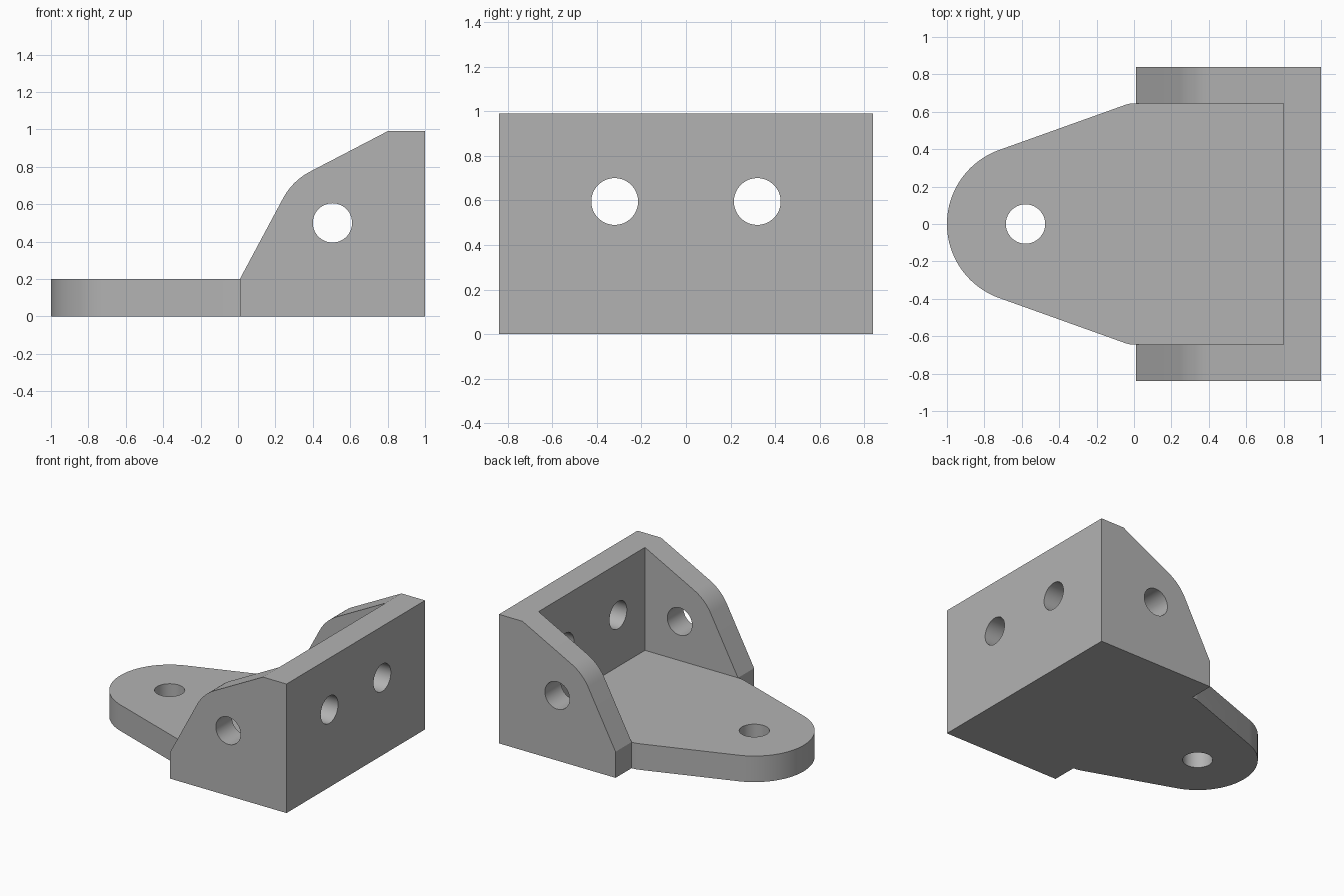
import bpy, bmesh
from math import cos, sin, tan, pi, radians
from mathutils import Vector, Matrix

cube = bpy.data.objects.get("Cube")
if cube:
    bpy.data.objects.remove(cube, do_unlink=True)

grey = bpy.data.materials.new("plain grey")
grey.use_nodes = True
colour = (0.45, 0.45, 0.45, 1)
grey.diffuse_color = colour
grey.node_tree.nodes["Principled BSDF"].inputs["Base Color"].default_value = colour

WALL, HALF, OUTER, FRONT = 0.2, 0.645, 0.84, 0.01
HOLE = 0.105


def make_object(name, bm):
    bmesh.ops.recalc_face_normals(bm, faces=bm.faces)
    mesh = bpy.data.meshes.new(name)
    bm.to_mesh(mesh)
    bm.free()
    mesh.materials.append(grey)
    obj = bpy.data.objects.new(name, mesh)
    bpy.context.collection.objects.link(obj)
    return obj


def prism(name, outline, axis, low, high):
    """Extrude an outline along z (outline in x, y) or y (outline in x, z)."""
    bm = bmesh.new()
    place = (lambda a, b: (a, b, low)) if axis == "z" else (lambda a, b: (a, low, b))
    face = bm.faces.new([bm.verts.new(place(a, b)) for a, b in outline])
    grown = bmesh.ops.extrude_face_region(bm, geom=[face])["geom"]
    shift = Vector((0, 0, high - low) if axis == "z" else (0, high - low, 0))
    bmesh.ops.translate(bm, vec=shift, verts=[v for v in grown if isinstance(v, bmesh.types.BMVert)])
    return make_object(name, bm)


def drill(name, centre, axis, depth):
    bm = bmesh.new()
    turn = {"x": Matrix.Rotation(pi / 2, 4, "Y"), "y": Matrix.Rotation(pi / 2, 4, "X"),
            "z": Matrix.Identity(4)}[axis]
    bmesh.ops.create_cone(bm, cap_ends=True, segments=64, radius1=HOLE, radius2=HOLE,
                          depth=depth, matrix=Matrix.Translation(centre) @ turn)
    return make_object(name, bm)


def fillet(before, corner, after, trim, steps=10):
    """Round a corner with a circular arc, trimming both edges equally."""
    p, c, n = Vector(before), Vector(corner), Vector(after)
    u, v = (p - c).normalized(), (n - c).normalized()
    half = u.angle(v) / 2
    radius = trim * tan(half)
    centre = c + (u + v).normalized() * (trim / cos(half))
    a, b = c + u * trim - centre, c + v * trim - centre
    sweep = a.angle(b)
    arc = []
    for i in range(steps + 1):
        t = i / steps
        arc.append(tuple(centre + (a * sin((1 - t) * sweep) + b * sin(t * sweep)) / sin(sweep)))
    return arc


# Plan: rounded tongue widening into the wide rear block
tilt = radians(19.7)
tip, tip_r = -0.58, 0.42
arc = [(tip + tip_r * cos(a), tip_r * sin(a))
       for a in [pi / 2 + tilt + i / 40 * (pi - 2 * tilt - 0) for i in range(41)]]
neck = fillet(arc[0], (-0.024, HALF), (FRONT, HALF), 0.025, 4)
upper = [(1, OUTER), (FRONT, OUTER), (FRONT, HALF)] + neck[::-1]
lower = [(x, -y) for x, y in reversed(upper)]
bracket = prism("corner_bracket", upper + arc + lower, "z", -0.5, 1.5)

# Side silhouette: flat tongue, steep slope, rounded shoulder, gentle slope
foot, shoulder, crest = (FRONT, WALL), (0.291, 0.725), (0.8, 0.99)
profile = [(-1.5, 0), (1.5, 0), (1.5, 0.99), crest]
profile += fillet(crest, shoulder, foot, 0.105) + [foot, (-1.5, WALL)]
silhouette = prism("side_silhouette", profile, "y", -1.5, 1.5)

# Pocket between the two cheeks and the back wall
pocket = prism("pocket_cutter", [(-0.1, -HALF), (0.8, -HALF), (0.8, HALF), (-0.1, HALF)],
               "z", WALL, 2)

# Bolt holes through the tongue, cheeks and back wall
drills = [drill("tongue_hole", (tip, 0, 0.1), "z", 1),
          drill("cheek_holes", (0.505, 0, 0.5), "y", 3)]
for side in (-1, 1):
    drills.append(drill("back_hole", (0.9, side * 0.32, 0.595), "x", 0.5))

tools = [(silhouette, "INTERSECT")] + [(t, "DIFFERENCE") for t in [pocket] + drills]
for tool, operation in tools:
    tool.hide_render = True
    mod = bracket.modifiers.new(tool.name, "BOOLEAN")
    mod.object, mod.operation, mod.solver = tool, operation, "EXACT"

# Bake the cuts, then discard the cutters
bpy.context.view_layer.update()
result = bpy.data.meshes.new_from_object(bracket.evaluated_get(bpy.context.evaluated_depsgraph_get()))
bracket.modifiers.clear()
bracket.data = result
for tool, _ in tools:
    bpy.data.objects.remove(tool, do_unlink=True)

bpy.ops.object.select_all(action="DESELECT")
bracket.select_set(True)
bpy.context.view_layer.objects.active = bracket
bpy.ops.object.shade_smooth_by_angle(angle=radians(15))
